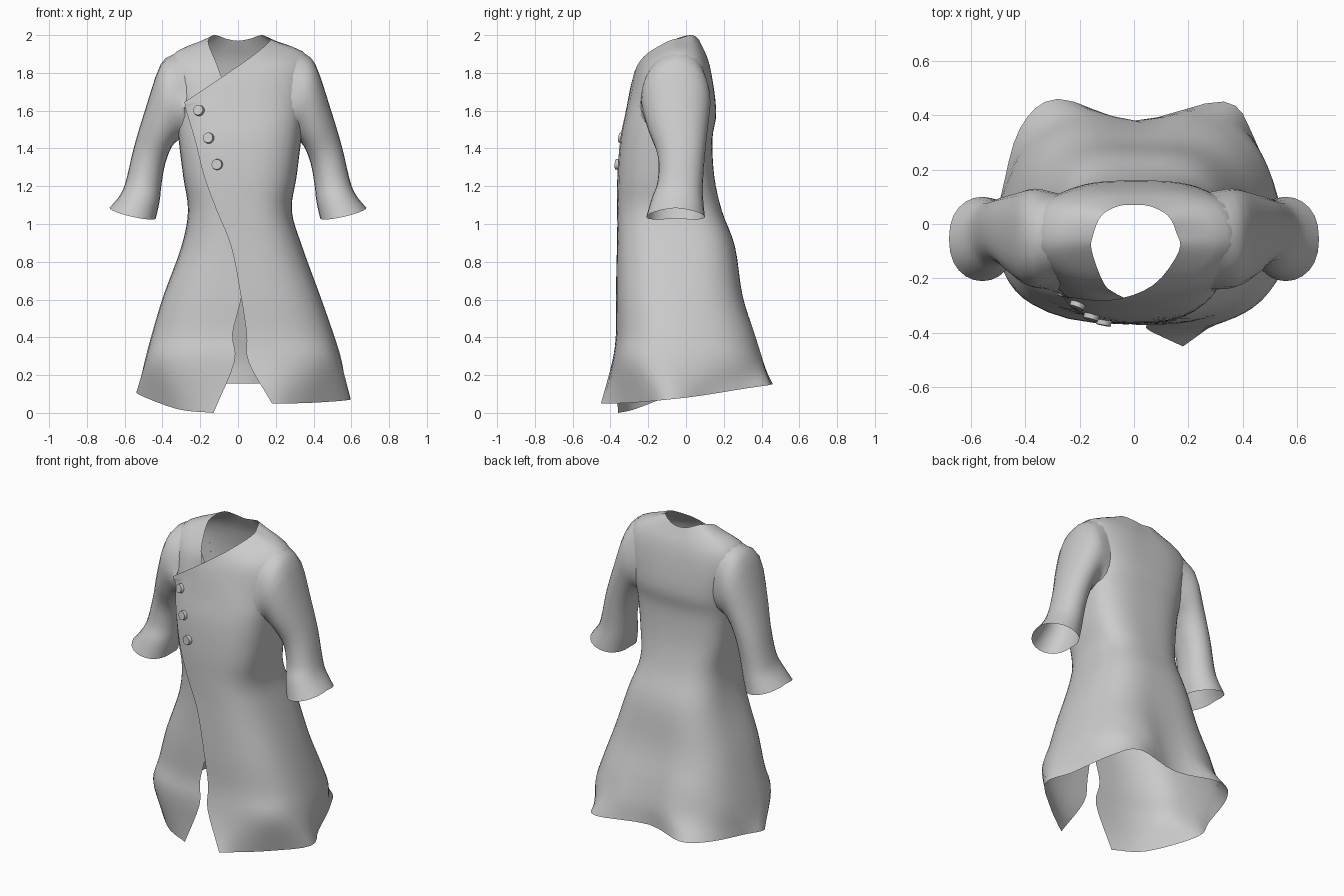
import bpy, bmesh, math
from mathutils import Vector
from mathutils.bvhtree import BVHTree

if "Cube" in bpy.data.objects:
    bpy.data.objects.remove(bpy.data.objects["Cube"])

SUB = 4      # steps between control columns / rows
P = 0.69     # squareness of the body sections


def spline(pts, n=SUB):
    """Catmull-Rom through pts, n steps per span."""
    pts = [Vector(p) for p in pts]
    ext = [2 * pts[0] - pts[1]] + pts + [2 * pts[-1] - pts[-2]]
    out = []
    for i in range(len(pts) - 1):
        a, b, c, d = ext[i:i + 4]
        for k in range(n):
            t = k / n
            out.append(0.5 * (2 * b + (c - a) * t + (2 * a - 5 * b + 4 * c - d) * t * t
                              + (3 * b - a - 3 * c + d) * t ** 3))
    return out + [pts[-1]]


def loft(rows, closed=False):
    """Skin a list of equally long point rows."""
    bm = bmesh.new()
    grid = [[bm.verts.new(p) for p in row] for row in rows]
    n = len(rows[0])
    for r0, r1 in zip(grid, grid[1:]):
        for i in range(n if closed else n - 1):
            j = (i + 1) % n
            bm.faces.new((r0[i], r1[i], r1[j], r0[j]))
    bm.normal_update()
    return bm


def finish(name, bm):
    me = bpy.data.meshes.new(name)
    bm.to_mesh(me)
    bm.free()
    ob = bpy.data.objects.new(name, me)
    bpy.context.collection.objects.link(ob)
    bpy.ops.object.select_all(action='DESELECT')
    bpy.context.view_layer.objects.active = ob
    ob.select_set(True)
    bpy.ops.object.shade_smooth_by_angle(angle=math.radians(45))
    return ob


def spow(v, e):
    return math.copysign(abs(v) ** e, v)


def section(z, xl, xr, yf, yb, edge_r, edge_l):
    """Body section running from the outer front edge round the back to the inner front edge."""
    flare = min(1, max(0, (0.95 - z) / 0.7))
    cx, rx, cy = (xl + xr) / 2, (xr - xl) / 2, (yf + yb) / 2 + 0.03 - 0.07 * flare
    ang = lambda x: math.acos(spow((x - cx) / rx, 1 / P))
    a0, a1 = -ang(edge_r), 2 * math.pi - ang(edge_l)
    mid = [math.radians(d) for d in (-45, -18, 15, 45, 68, 90, 112, 135, 165, 198, 225)]
    cols = [a0, (a0 + mid[0]) / 2] + mid + [a1]
    row, total = [], (len(cols) - 1) * SUB
    for i in range(total + 1):
        k = min(i // SUB, len(cols) - 2)
        u = i / SUB
        a = cols[k] * (1 - u + k) + cols[k + 1] * (u - k)
        # outer panel lies slightly proud, inner panel slightly behind
        off = 0.006 * max(0, 1 - u / 2) - 0.016 * min(1, max(0, (u - 11) / 1.2))
        s, c = math.sin(a), math.cos(a)
        e = P - (0.05 * flare if s > 0 else 0)
        ry = (yb - cy if s > 0 else cy - yf) + off
        x, y = (rx + off) * spow(c, e), ry * spow(s, e)
        if s > 0:   # skirt narrows to the back and has a hollow at its middle
            x *= 1 - 0.13 * flare * math.sqrt(s)
            y -= 0.06 * flare ** 2 * math.exp(-(x / 0.15) ** 2)
        row.append(Vector((cx + x, cy + y, z)))
    return row


# Coat body: neckline, shoulder line, plain sections, wavy hem
neck = [(-.285, -.262, 1.645), (-.09, -.28, 1.775), (.07, -.225, 1.885), (.165, -.10, 1.965),
        (.155, -.03, 1.985), (.125, .03, 2.0), (.06, .065, 1.98), (0, .07, 1.97),
        (-.06, .065, 1.98), (-.12, .03, 2.0), (-.15, -.04, 1.985), (-.155, -.10, 1.95),
        (-.11, -.22, 1.84), (-.06, -.26, 1.70)]
shoulder = [(-.28, -.263, 1.63), (-.06, -.295, 1.72), (.22, -.24, 1.80), (.36, -.13, 1.85),
            (.38, -.03, 1.875), (.33, .07, 1.86), (.18, .12, 1.84), (0, .125, 1.84),
            (-.18, .12, 1.84), (-.32, .07, 1.86), (-.36, -.03, 1.875), (-.34, -.13, 1.85),
            (-.22, -.225, 1.77), (-.04, -.27, 1.66)]
hem = [(.18, -.45, .05), (.27, -.385, .05), (.42, -.27, .055), (.595, -.10, .07),
       (.53, .07, .09), (.44, .32, .13), (.33, .45, .15), (0, .38, .155),
       (-.28, .46, .15), (-.42, .35, .145), (-.49, .10, .115), (-.53, -.05, .10),
       (-.32, -.27, .02), (-.13, -.36, 0)]
sections = [(1.60, -.33, .35, -.315, .16, -.27, 0), (1.45, -.315, .335, -.345, .14, -.225, 0),
            (1.25, -.29, .31, -.36, .15, -.175, 0), (1.07, -.265, .285, -.36, .19, -.11, .04),
            (0.88, -.30, .34, -.36, .26, -.035, .05), (0.62, -.395, .435, -.365, .31, .015, .02),
            (0.42, -.455, .505, -.365, .38, .045, -.03), (0.27, -.495, .55, -.385, .43, .055, -.02)]
rows = [spline(neck), spline(shoulder)] + [section(*s) for s in sections] + [spline(hem)]
columns = [spline(col) for col in zip(*rows)]
body = loft(list(zip(*columns)))
tree = BVHTree.FromBMesh(body)

# Sleeves: rings given by outer point, inner point and depth range; the first is laid on the body
cuffs = [(.335, 1.90, .30, 1.46, -.25, .135), (.41, 1.845, .315, 1.445, -.235, .13),
         (.49, 1.61, .35, 1.41, -.20, .115), (.55, 1.41, .385, 1.32, -.15, .10),
         (.59, 1.24, .405, 1.21, -.15, .09), (.62, 1.16, .415, 1.12, -.18, .09),
         (.68, 1.085, .435, 1.03, -.21, .10)]
for side, label in ((1, "right_sleeve"), (-1, "left_sleeve")):
    rings = []
    for i, (xo, zo, xi, zi, y0, y1) in enumerate(cuffs):
        ring = []
        for k in range(24):
            a = 2 * math.pi * k / 24
            t = 0.5 + 0.5 * math.cos(a)
            dip = 0.02 * abs(math.sin(a)) if i == len(cuffs) - 1 else 0
            inset = 0.03 * abs(math.sin(a)) if i == 0 else 0
            p = Vector((side * (xi + (xo - xi) * t - inset),
                        (y0 + y1) / 2 - side * (y1 - y0) / 2 * spow(math.sin(a), .85),
                        zi + (zo - zi) * t - dip))
            ring.append(tree.find_nearest(p)[0] if i == 0 else p)
        rings.append(ring)
    lines = [spline(c, 3) for c in zip(*rings)]
    finish(label, loft(list(zip(*lines)), closed=True))

# Buttons sitting on the outer panel
for n, (x, z) in enumerate(((-.205, 1.60), (-.155, 1.455), (-.11, 1.315))):
    hit, nor, _, _ = tree.ray_cast(Vector((x, -2, z)), Vector((0, 1, 0)))
    if nor.y > 0:
        nor = -nor
    bm = bmesh.new()
    bmesh.ops.create_cone(bm, cap_ends=True, segments=16, radius1=.03, radius2=.027, depth=.024)
    bm.transform(nor.to_track_quat('Z', 'Y').to_matrix().to_4x4())
    bmesh.ops.translate(bm, verts=bm.verts, vec=hit + nor * .006)
    finish("button_%d" % (n + 1), bm)

# Armholes: open the body inside the sleeve heads
hole = []
for f in body.faces:
    c = f.calc_center_median()
    d = ((c.y + .05) / .125) ** 2 + ((c.z - 1.67) / .16) ** 2
    if abs(c.x) > .29 and d < 1:
        hole.append(f)
bmesh.ops.delete(body, geom=hole, context='FACES')
finish("coat_body", body)
